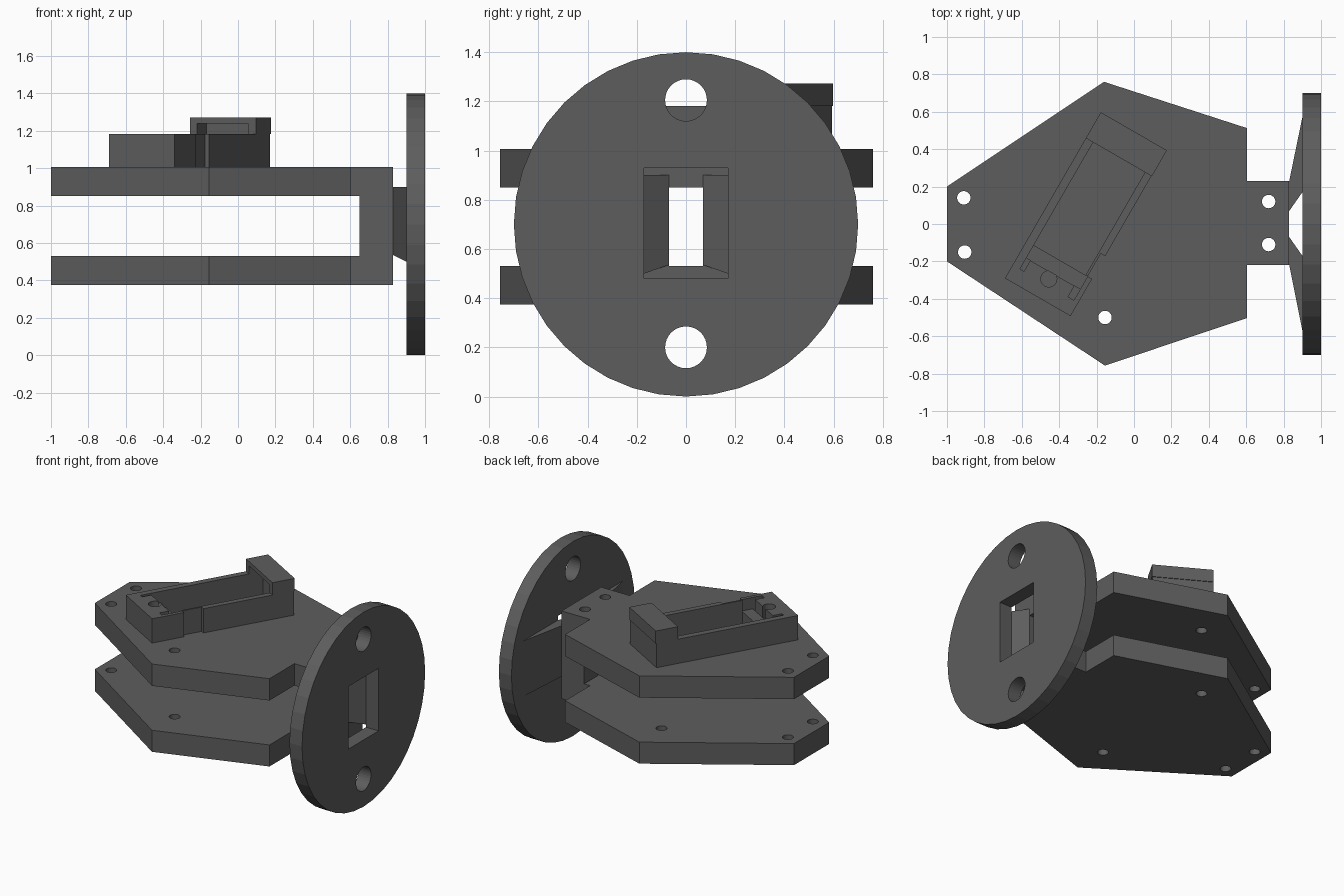
import bpy, bmesh
from math import sin, cos, pi
from mathutils import Matrix

if "Cube" in bpy.data.objects:
    bpy.data.objects.remove(bpy.data.objects["Cube"])

dark = bpy.data.materials.new("dark_grey")
dark.diffuse_color = (0.11, 0.11, 0.11, 1)
dark.use_nodes = True
dark.node_tree.nodes["Principled BSDF"].inputs["Base Color"].default_value = dark.diffuse_color


def prism(name, pts, z0, z1, matrix=Matrix()):
    """Extrude a 2D outline from z0 to z1, then place it with a matrix."""
    bm = bmesh.new()
    face = bm.faces.new([bm.verts.new((x, y, z0)) for x, y in pts])
    top = bmesh.ops.extrude_face_region(bm, geom=[face], use_keep_orig=True)["geom"]
    verts = [g for g in top if isinstance(g, bmesh.types.BMVert)]
    bmesh.ops.translate(bm, verts=verts, vec=(0, 0, z1 - z0))
    bm.transform(matrix)
    bmesh.ops.recalc_face_normals(bm, faces=bm.faces)
    if bm.calc_volume(signed=True) < 0:
        bmesh.ops.reverse_faces(bm, faces=bm.faces)
    mesh = bpy.data.meshes.new(name)
    bm.to_mesh(mesh)
    bm.free()
    mesh.materials.append(dark)
    obj = bpy.data.objects.new(name, mesh)
    bpy.context.collection.objects.link(obj)
    return obj


def rect(x0, x1, y0, y1):
    return [(x0, y0), (x1, y0), (x1, y1), (x0, y1)]


def circle(x, y, r, n=24):
    return [(x + r * cos(2 * pi * i / n), y + r * sin(2 * pi * i / n)) for i in range(n)]


def cut(obj, cutters):
    """Subtract each cutter, bake the result and discard the cutters."""
    for c in cutters:
        c.hide_render = True
        m = obj.modifiers.new("hole", 'BOOLEAN')
        m.operation, m.solver, m.object = 'DIFFERENCE', 'EXACT', c
    dg = bpy.context.evaluated_depsgraph_get()
    mesh = bpy.data.meshes.new_from_object(obj.evaluated_get(dg))
    obj.modifiers.clear()
    obj.data = mesh
    for c in cutters:
        bpy.data.objects.remove(c)


# Two clamp plates with screw holes
outline = [(-1, 0.2), (-0.16, 0.76), (0.603, 0.513), (0.603, 0.23), (0.83, 0.23),
           (0.83, -0.22), (0.603, -0.22), (0.603, -0.503), (-0.155, -0.757), (-1, -0.2)]
neck_holes = [(0.72, 0.12), (0.72, -0.11)]
holes = [(-0.91, 0.14), (-0.905, -0.15), (-0.155, -0.5), (-0.155, 0.5)] + neck_holes
for name, z0, z1 in (("lower_plate", 0.375, 0.53), ("upper_plate", 0.85, 1.007)):
    plate = prism(name, outline, z0, z1)
    cut(plate, [prism("cutter", circle(x, y, 0.036), z0 - 0.1, z1 + 0.1) for x, y in holes])

# Spacer walls between the plates, and flared braces out to the flange
for side, s, (hx, hy) in (("left", 1, neck_holes[0]), ("right", -1, neck_holes[1])):
    outer = 0.23 if s > 0 else 0.22
    wall = prism(side + "_spacer", rect(0.65, 0.83, s * 0.07, s * outer), 0.53, 0.85)
    cut(wall, [prism("cutter", circle(hx, hy, 0.036), 0.4, 1.0)])
    brace = prism(side + "_brace", [(0.83, s * 0.07), (0.9, s * 0.17),
                                    (0.9, s * 0.57), (0.83, s * outer)], 0.535, 0.9)
    for v in brace.data.vertices:
        if v.co.x > 0.86 and v.co.z < 0.6:
            v.co.z = 0.5

# Round mounting flange: local x, y, z become world y, z, x
to_side = Matrix(((0, 0, 1, 0), (1, 0, 0, 0), (0, 1, 0, 0), (0, 0, 0, 1)))
flange = prism("flange", circle(0, 0.7, 0.7, 40), 0.9, 1.0, to_side)
openings = [rect(-0.17, 0.17, 0.48, 0.93), circle(0, 1.205, 0.085, 32), circle(0, 0.2, 0.085, 32)]
cut(flange, [prism("cutter", o, 0.8, 1.1, to_side) for o in openings])

# Angled housing: local x runs along its length, local y across it
place = Matrix(((0.5, 0.866, 0, -0.69), (0.866, -0.5, 0, -0.29), (0, 0, 1, 0), (0, 0, 0, 1)))
# End block with two slits and a blind hole
block = [(0, 0), (0.23, 0), (0.23, 0.045), (0.083, 0.045), (0.083, 0.07), (0.15, 0.07),
         (0.15, 0.342), (0.083, 0.342), (0.083, 0.378), (0.23, 0.378), (0.23, 0.405), (0, 0.405)]
end_block = prism("end_block", block, 1.007, 1.182, place)
cut(end_block, [prism("cutter", circle(0.114, 0.205, 0.043), 1.04, 1.3, place)])
prism("end_block_ledge", rect(0.15, 0.23, 0.045, 0.378), 1.007, 1.1, place)
# Side walls, the right one thinned at an outer notch, joined at the far end
walls = [(0.23, 0), (1.02, 0), (1.02, 0.405), (0.37, 0.405), (0.37, 0.378), (0.23, 0.378),
         (0.23, 0.365), (0.965, 0.365), (0.965, 0.045), (0.23, 0.045)]
prism("housing_walls", walls, 1.007, 1.182, place)
# Raised hood over the far end, open toward the cavity
hood = [(0.865, 0), (1.025, 0), (1.025, 0.408), (0.865, 0.408), (0.865, 0.36),
        (0.965, 0.36), (0.965, 0.045), (0.865, 0.045)]
prism("hood_walls", hood, 1.182, 1.24, place)
prism("hood_roof", rect(0.865, 1.025, 0, 0.408), 1.24, 1.272, place)
